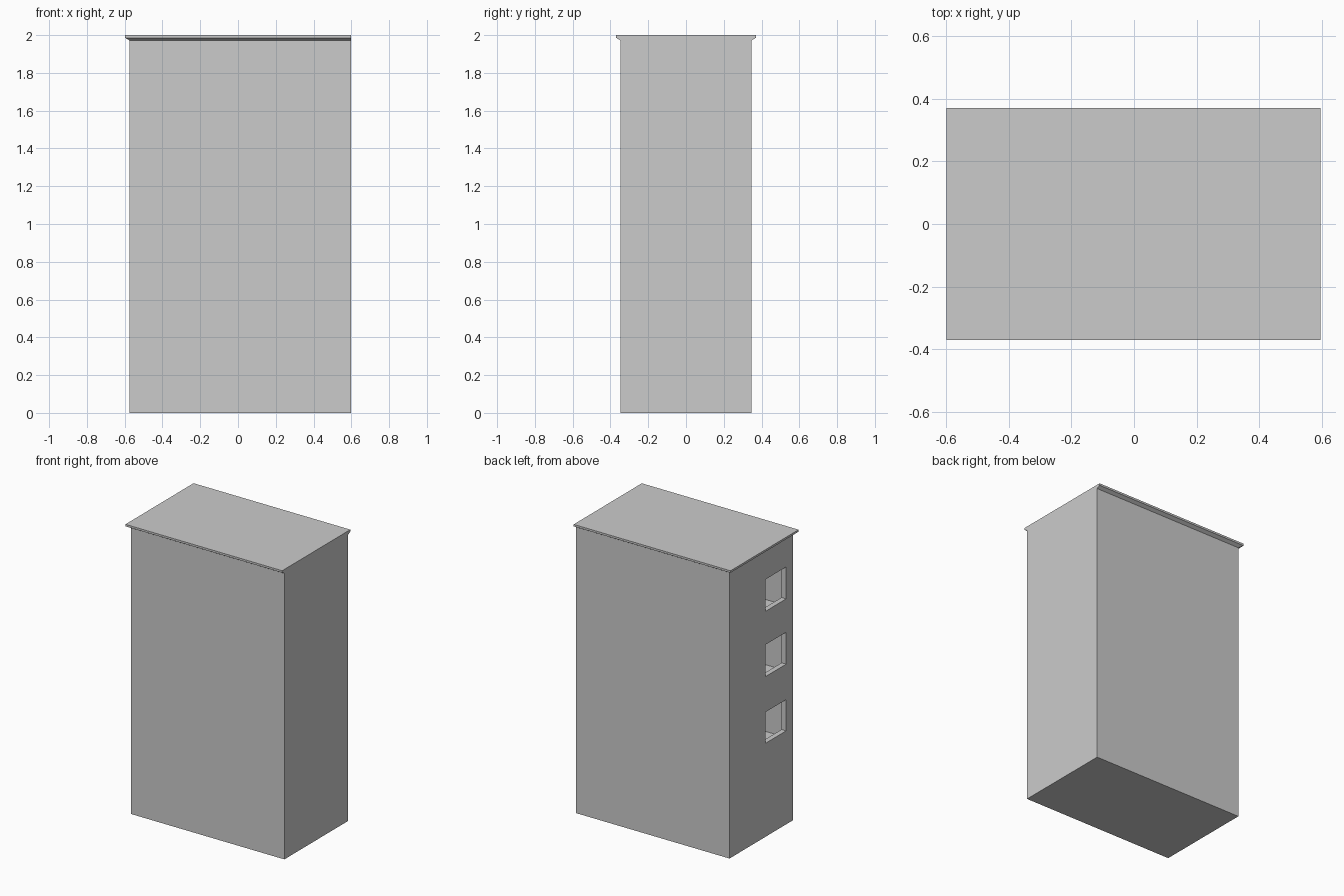
import bpy, bmesh

if "Cube" in bpy.data.objects:
    bpy.data.objects.remove(bpy.data.objects["Cube"])

X0, X1, Y = -0.575, 0.597, 0.347   # wall faces
OUT = 0.024                        # cornice overhang
WALL = 0.035


def box(name, lo, hi):
    bm = bmesh.new()
    bmesh.ops.create_cube(bm, size=1)
    for v in bm.verts:
        v.co = [(a + b) / 2 + c * (b - a) for a, b, c in zip(lo, hi, v.co)]
    me = bpy.data.meshes.new(name)
    bm.to_mesh(me)
    bm.free()
    ob = bpy.data.objects.new(name, me)
    bpy.context.collection.objects.link(ob)
    return ob


def cut(target, cutter):
    cutter.hide_render = True
    mod = target.modifiers.new("cut", 'BOOLEAN')
    mod.operation = 'DIFFERENCE'
    mod.solver = 'EXACT'
    mod.object = cutter
    bpy.context.view_layer.objects.active = target
    bpy.ops.object.modifier_apply(modifier=mod.name)
    bpy.data.objects.remove(cutter)


# Main block, hollowed into one room per storey with a window on the left side
walls = box("building_walls", (X0, -Y, 0), (X1, Y, 1.972))
for sill, head in ((0.645, 0.86), (1.105, 1.325), (1.555, 1.775)):
    cut(walls, box("room_cutter", (X0 + WALL, -Y + WALL, sill - 0.07),
                   (X1 - WALL, Y - WALL, sill + 0.34)))
    cut(walls, box("window_cutter", (X0 - 0.1, -0.27, sill),
                   (X0 + WALL + 0.02, -0.046, head)))

# Roof slab with a flared cornice on the front, back and left, flush on the right
bm = bmesh.new()
rings = []
for off, z in ((0, 1.972), (OUT - 0.004, 1.984), (OUT, 1.986), (OUT, 2.0)):
    rings.append([bm.verts.new(p) for p in (
        (X0 - off, -Y - off, z), (X1, -Y - off, z),
        (X1, Y + off, z), (X0 - off, Y + off, z))])
for a, b in zip(rings, rings[1:]):
    for i in range(4):
        j = (i + 1) % 4
        bm.faces.new((a[i], a[j], b[j], b[i]))
bm.faces.new(rings[0][::-1])
bm.faces.new(rings[-1])
mesh = bpy.data.meshes.new("roof_cornice")
bm.to_mesh(mesh)
bm.free()
bpy.context.collection.objects.link(bpy.data.objects.new("roof_cornice", mesh))
